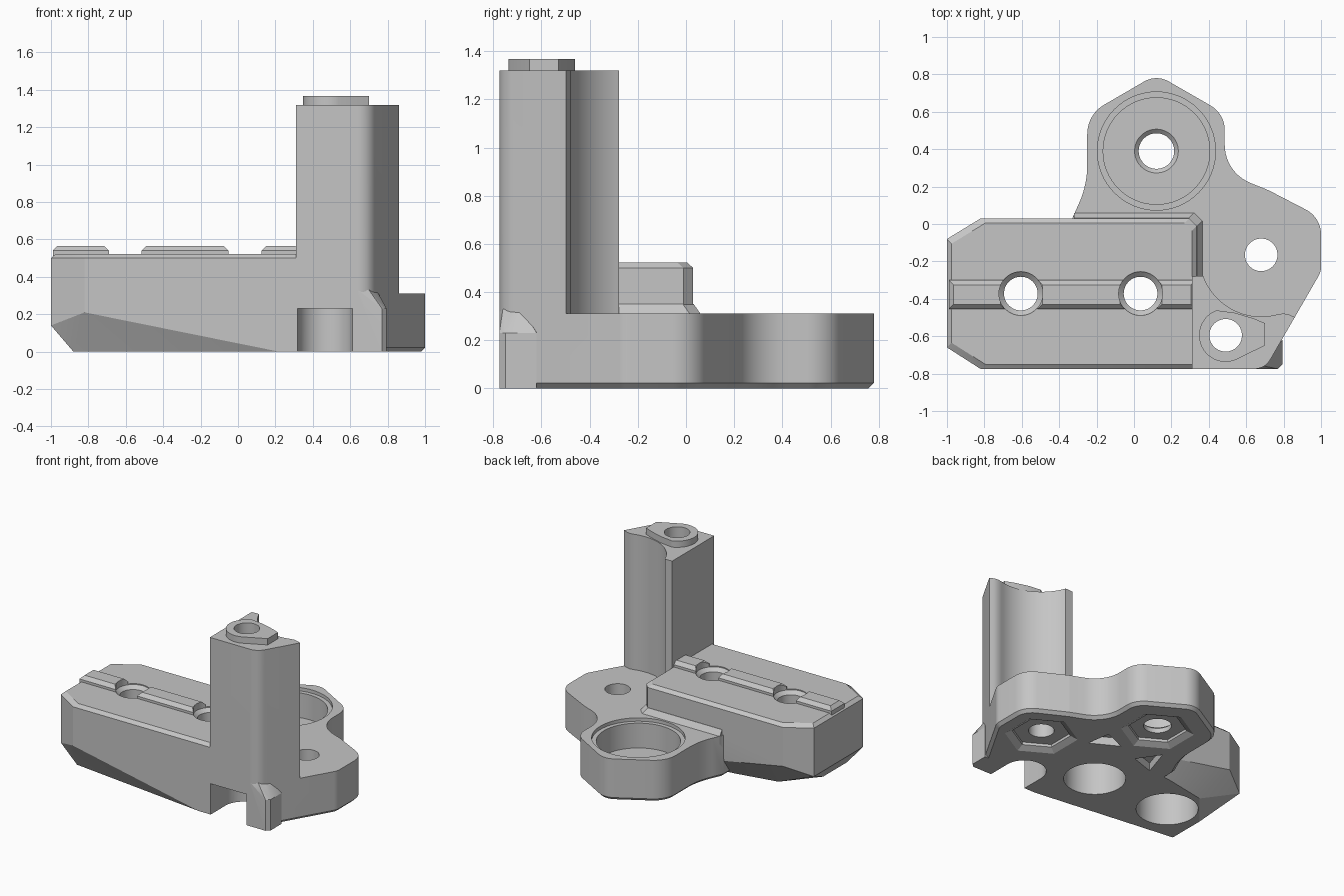
import bpy, bmesh
from math import sin, cos, tan, radians, pi
from mathutils import Vector

if "Cube" in bpy.data.objects:
    bpy.data.objects.remove(bpy.data.objects["Cube"])

grey = bpy.data.materials.new("plain grey")
grey.use_nodes = True
grey.diffuse_color = (0.56, 0.56, 0.56, 1)
grey.node_tree.nodes["Principled BSDF"].inputs["Base Color"].default_value = (0.56, 0.56, 0.56, 1)


def make(name, bm):
    bmesh.ops.recalc_face_normals(bm, faces=bm.faces)
    mesh = bpy.data.meshes.new(name)
    bm.to_mesh(mesh)
    bm.free()
    mesh.materials.append(grey)
    ob = bpy.data.objects.new(name, mesh)
    bpy.context.collection.objects.link(ob)
    return ob


def arc(cx, cy, r, a0, a1, n=24):
    angles = [radians(a0 + (a1 - a0) * i / n) for i in range(n + 1)]
    return [(cx + r * cos(a), cy + r * sin(a)) for a in angles]


def rounded(corners, n=10):
    """Outline from (x, y, radius) corners."""
    out = []
    for i, (x, y, r) in enumerate(corners):
        p = Vector((x, y))
        if r == 0:
            out.append((x, y))
            continue
        a = (Vector(corners[i - 1][:2]) - p).normalized()
        b = (Vector(corners[(i + 1) % len(corners)][:2]) - p).normalized()
        half = a.angle(b) / 2
        centre = p + (a + b).normalized() * (r / sin(half))
        s, e = p + a * (r / tan(half)) - centre, p + b * (r / tan(half)) - centre
        for k in range(n + 1):
            out.append(tuple(centre + s.slerp(e, k / n).normalized() * r))
    return out


def prism(name, outline, z0, z1, chamfer=0):
    bm = bmesh.new()
    base = bm.faces.new([bm.verts.new((x, y, z0)) for x, y in outline])
    top = bmesh.ops.extrude_face_region(bm, geom=[base], use_keep_orig=True)["geom"]
    bmesh.ops.translate(bm, vec=(0, 0, z1 - z0), verts=[v for v in top if isinstance(v, bmesh.types.BMVert)])
    bmesh.ops.recalc_face_normals(bm, faces=bm.faces)
    if chamfer:
        edges = [e for e in bm.edges if all(v.co.z == z0 for v in e.verts)
                 and min(v.co.y for v in e.verts) > -0.74]
        bmesh.ops.bevel(bm, geom=edges, offset=chamfer, segments=1, affect="EDGES")
    return make(name, bm)


def hull(name, points):
    bm = bmesh.new()
    for p in points:
        bm.verts.new(p)
    res = bmesh.ops.convex_hull(bm, input=bm.verts)
    bmesh.ops.delete(bm, geom=list({v for v in res["geom_interior"] if isinstance(v, bmesh.types.BMVert)}),
                     context="VERTS")
    bmesh.ops.dissolve_limit(bm, angle_limit=0.01, verts=bm.verts, edges=bm.edges)
    return make(name, bm)


def turned(name, x, y, steps, sides=64, turn=0.0):
    """Stack of (radius, z) rings, closed at both ends."""
    bm = bmesh.new()
    rings = [[bm.verts.new((x + r * cos(turn + 2 * pi * i / sides), y + r * sin(turn + 2 * pi * i / sides), z))
              for i in range(sides)] for r, z in steps]
    for lo, hi in zip(rings, rings[1:]):
        for i in range(sides):
            j = (i + 1) % sides
            bm.faces.new((lo[i], lo[j], hi[j], hi[i]))
    bm.faces.new(rings[0])
    bm.faces.new(rings[-1])
    return make(name, bm)


def combine(body, other, operation):
    mod = body.modifiers.new(operation, "BOOLEAN")
    mod.operation, mod.solver, mod.object = operation, "EXACT", other
    bpy.context.view_layer.objects.active = body
    bpy.ops.object.modifier_apply(modifier=mod.name)
    bpy.data.objects.remove(other)


FRONT = -0.775
TURN = pi / 6
big_hole, side_hole, post_hole = (0.12, 0.39), (0.68, -0.165), (0.49, -0.595)
rail_holes = [(-0.605, -0.372), (0.035, -0.372)]

# Base plate with chamfered underside
body = prism("bracket_body", rounded([
    (-0.33, -0.1, 0), (-0.33, 0.03, 0), (-0.25, 0.21, 0.5), (-0.25, 0.585, 0.18), (0.12, 0.8, 0.13),
    (0.485, 0.59, 0.15), (0.485, 0.275, 0.22), (0.72, 0.18, 0.1), (1, 0.035, 0.15), (1, -0.255, 0.1),
    (0.7, FRONT, 0.1), (0.22, FRONT, 0), (0, -0.3, 0)]), 0, 0.31, 0.022)

# Raised block, tapered below
full = [(-1, -0.66), (-0.82, FRONT), (0.335, FRONT), (0.335, -0.01), (0.295, 0.03), (-0.82, 0.03), (-1, -0.08)]
foot = [(-0.88, -0.64), (0.08, -0.68), (0.22, FRONT), (0.335, FRONT), (0.335, -0.01), (0.295, 0.02),
        (-0.366, -0.06), (-0.68, -0.12), (-0.88, -0.36)]
block = hull("block", [(x, y, 0.5) for x, y in full]
             + [(x, y, 0.14 if x < -0.9 else 0.21) for x, y in full]
             + [(x, y, 0) for x, y in foot]
             + [(x - 0.025 * (1 if x > 0 else -1), y - 0.025 * (1 if y > -0.3 else -1), 0.522) for x, y in full])

# Sloped skirt where block meets plate
skirt = hull("skirt", [p for x, z in ((0.365, 0.31), (0.337, 0.35), (0.365, 0.25)) for d in [x - 0.305]
                       for p in ((-0.32, d, z), (x - 0.045, d, z), (x, d - 0.045, z), (x, -0.3, z), (-0.32, -0.3, z))])

# Tall post with a hollow side
slope = (FRONT + 0.255) / -0.3
post = prism("post", rounded([(0.31, FRONT, 0), (0.7, FRONT, 0.1), (0.86, FRONT + 0.16 * slope, 0)])
             + [(0.83, -0.485), (0.8, -0.478)] + arc(*side_hole, 0.33, 285, 200) + [(0.31, -0.28)], 0.15, 1.32)
boss = prism("boss", arc(*post_hole, 0.142, 110, 290)
             + [(0.7, -0.65), (0.7, -0.53), (0.64, -0.505), (0.54, -0.475)], 1.3, 1.367)

# Squared toe under the post
toe = hull("toe", [(x, y, z) for z in (0, 0.23) for x, y in
                   ((0.62, FRONT), (0.77, FRONT), (0.795, -0.75), (0.795, -0.62), (0.62, -0.62))]
           + [(0.64, FRONT, 0.33), (0.7, -0.76, 0.33), (0.74, -0.68, 0.33), (0.64, -0.65, 0.33)])
for part in (block, skirt, post, boss, toe):
    combine(body, part, "UNION")

# Rail segments along the block
for x0, x1 in ((-0.99, -0.69), (-0.515, -0.05), (0.125, 0.33)):
    rail = hull("rail", [(x, y, z) for z, i in ((0.5, 0), (0.54, 0), (0.565, 0.025))
                         for x in (x0 + i, x1 - i) for y in (-0.455 + i, -0.3 - i)])
    combine(body, rail, "UNION")

# Bolt holes, recesses and nut pockets
cutters = [turned("rail_bore", x, y, [(0.21, -0.1), (0.21, 0.3), (0.09, 0.3), (0.09, 0.49), (0.117, 0.515), (0.117, 0.7)])
           for x, y in rail_holes]
cutters += [turned("round_recess", *big_hole, [(0.285, 0.1), (0.285, 0.285), (0.316, 0.285), (0.316, 0.4)]),
            turned("big_bore", *big_hole, [(0.095, -0.1), (0.095, 0.08), (0.117, 0.1), (0.117, 0.25)]),
            turned("side_bore", *side_hole, [(0.087, -0.1), (0.087, 0.5)]),
            turned("post_bore", *post_hole, [(0.087, -0.1), (0.087, 1.6)])]
for x, y in (big_hole, side_hole):
    cutters.append(turned("nut_pocket", x, y, [(0.25, -0.01), (0.25, 0), (0.2, 0.025), (0.2, 0.045)], 6, TURN))

# Arched notch under the post and two triangular pockets
cutters.append(prism("notch", arc(0.465, -0.6, 0.148, 0, 180) + [(0.317, -0.9), (0.613, -0.9)], -0.1, 0.23))
cutters.append(prism("pocket_a", [(0.38, -0.03), (0.35, 0.15), (0.18, 0.08)], -0.1, 0.06))
cutters.append(prism("pocket_b", [(0.0, 0.01), (-0.11, 0.17), (-0.18, -0.05)], -0.1, 0.06))
for cutter in cutters:
    combine(body, cutter, "DIFFERENCE")

bpy.ops.object.select_all(action="DESELECT")
body.select_set(True)
bpy.context.view_layer.objects.active = body
bpy.ops.object.shade_smooth_by_angle(angle=radians(25))
